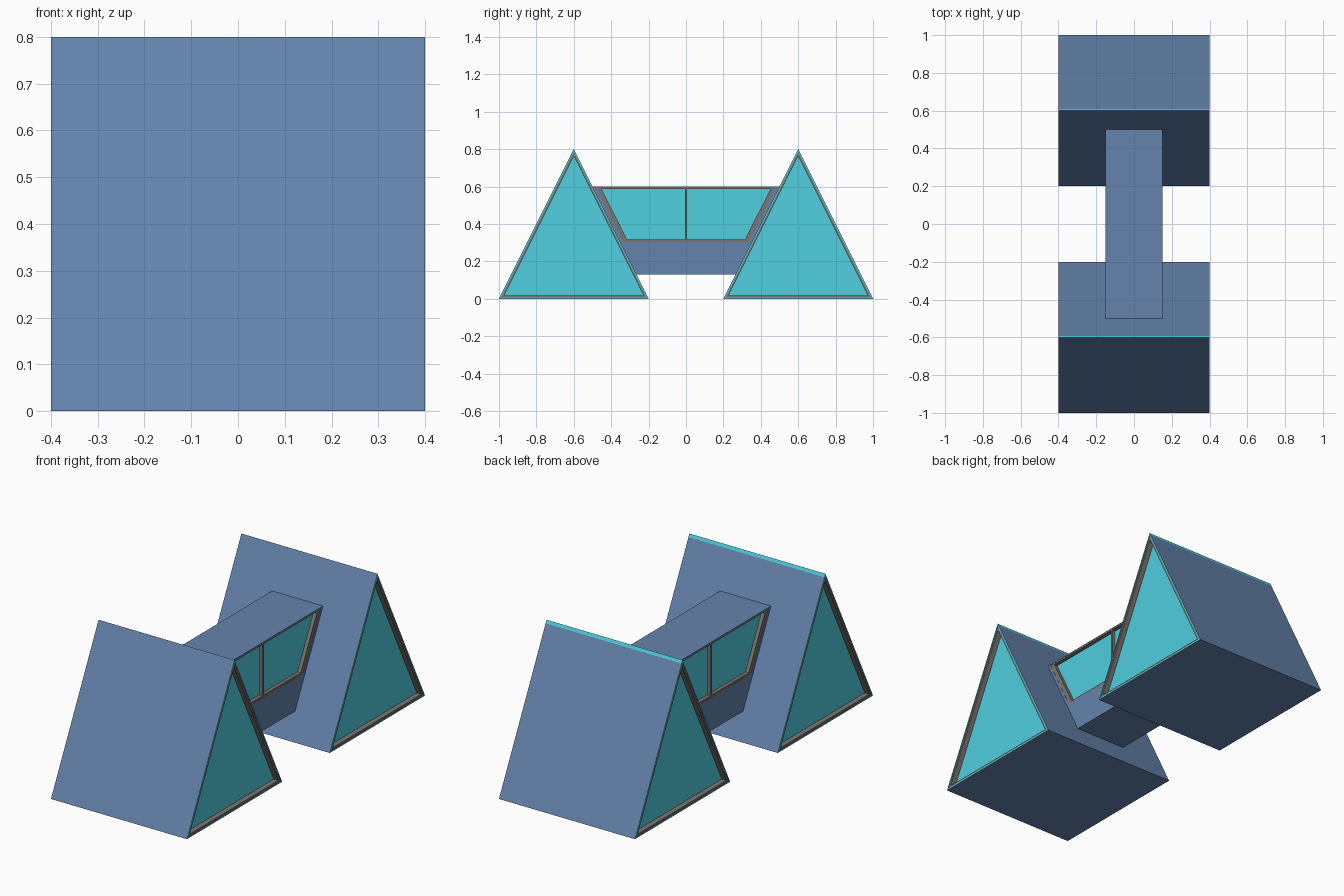
import bpy, bmesh

if "Cube" in bpy.data.objects:
    bpy.data.objects.remove(bpy.data.objects["Cube"])


def material(name, rgb):
    m = bpy.data.materials.new(name)
    m.diffuse_color = (*rgb, 1)
    m.use_nodes = True
    m.node_tree.nodes["Principled BSDF"].inputs["Base Color"].default_value = m.diffuse_color
    return m


BLUE = material("blue_cladding", (0.13, 0.23, 0.42))
CYAN = material("cyan_glass", (0.08, 0.62, 0.74))
GREY = material("grey_frame", (0.2, 0.18, 0.17))
MATS = [BLUE, CYAN, GREY]


def finish(name, bm, y):
    bmesh.ops.recalc_face_normals(bm, faces=bm.faces)
    me = bpy.data.meshes.new(name)
    bm.to_mesh(me)
    bm.free()
    for m in MATS:
        me.materials.append(m)
    ob = bpy.data.objects.new(name, me)
    ob.location.y = y
    bpy.context.collection.objects.link(ob)
    return ob


def prism(name, pts, x0, x1, mat, y=0):
    """Solid y-z profile extruded along x."""
    bm = bmesh.new()
    a, b = [[bm.verts.new((x, *p)) for p in pts] for x in (x0, x1)]
    n = len(pts)
    bm.faces.new(a)
    bm.faces.new(b)
    for i in range(n):
        j = (i + 1) % n
        bm.faces.new((a[i], a[j], b[j], b[i]))
    for f in bm.faces:
        f.material_index = mat
    return finish(name, bm, y)


def tube(name, outer, inner, half, outer_mats, rim_mat, inner_mat, y=0):
    """Hollow y-z profile running along x, open at both ends."""
    bm = bmesh.new()
    oa, ob, ia, ib = [[bm.verts.new((x, *p)) for p in pts]
                      for pts in (outer, inner) for x in (-half, half)]
    n = len(outer)
    for i in range(n):
        j = (i + 1) % n
        for u, v, m in ((oa, ob, outer_mats[i]), (ia, ib, inner_mat),
                        (oa, ia, rim_mat), (ob, ib, rim_mat)):
            bm.faces.new((u[i], u[j], v[j], v[i])).material_index = m
    return finish(name, bm, y)


def inset(pts, d, r=0.2472):
    """Move every side of the gable triangle inwards by d."""
    s = (r - d) / r
    return [(p[0] * s, r + (p[1] - r) * s) for p in pts]


# Two triangular houses; the short fourth side is the cyan ridge strip
gable = [(-0.4, 0), (0.4, 0), (0.008, 0.784), (0, 0.8)]
for side, y in (("front", -0.6), ("back", 0.6)):
    tube(side + "_roof_shell", gable, inset(gable, 0.007), 0.4, [0, 0, 1, 0], 1, 2, y)
    tube(side + "_gable_frame", inset(gable, 0.007), inset(gable, 0.017), 0.398,
         [2] * 4, 2, 2, y)
    prism(side + "_gable_glass", inset(gable, 0.017), -0.37, 0.37, 1, y)


def trapezoid(bottom_y, bottom_z, top_y, top_z):
    return [(-bottom_y, bottom_z), (bottom_y, bottom_z), (top_y, top_z), (-top_y, top_z)]


# Bridge between the roofs, with a window band on both sides
opening = trapezoid(0.337, 0.305, 0.48, 0.595)
pane = trapezoid(0.315, 0.316, 0.452, 0.588)
tube("bridge_body", trapezoid(0.265, 0.13, 0.5, 0.6), opening, 0.15, [0] * 4, 0, 2)
tube("bridge_window_frame", opening, pane, 0.149, [2] * 4, 2, 2)
prism("bridge_glass", pane, -0.13, 0.13, 1)

# Centre mullions
mullion = trapezoid(0.006, 0.31, 0.006, 0.592)
for side, s in (("left", -1), ("right", 1)):
    prism(side + "_mullion", mullion, s * 0.125, s * 0.148, 2)
